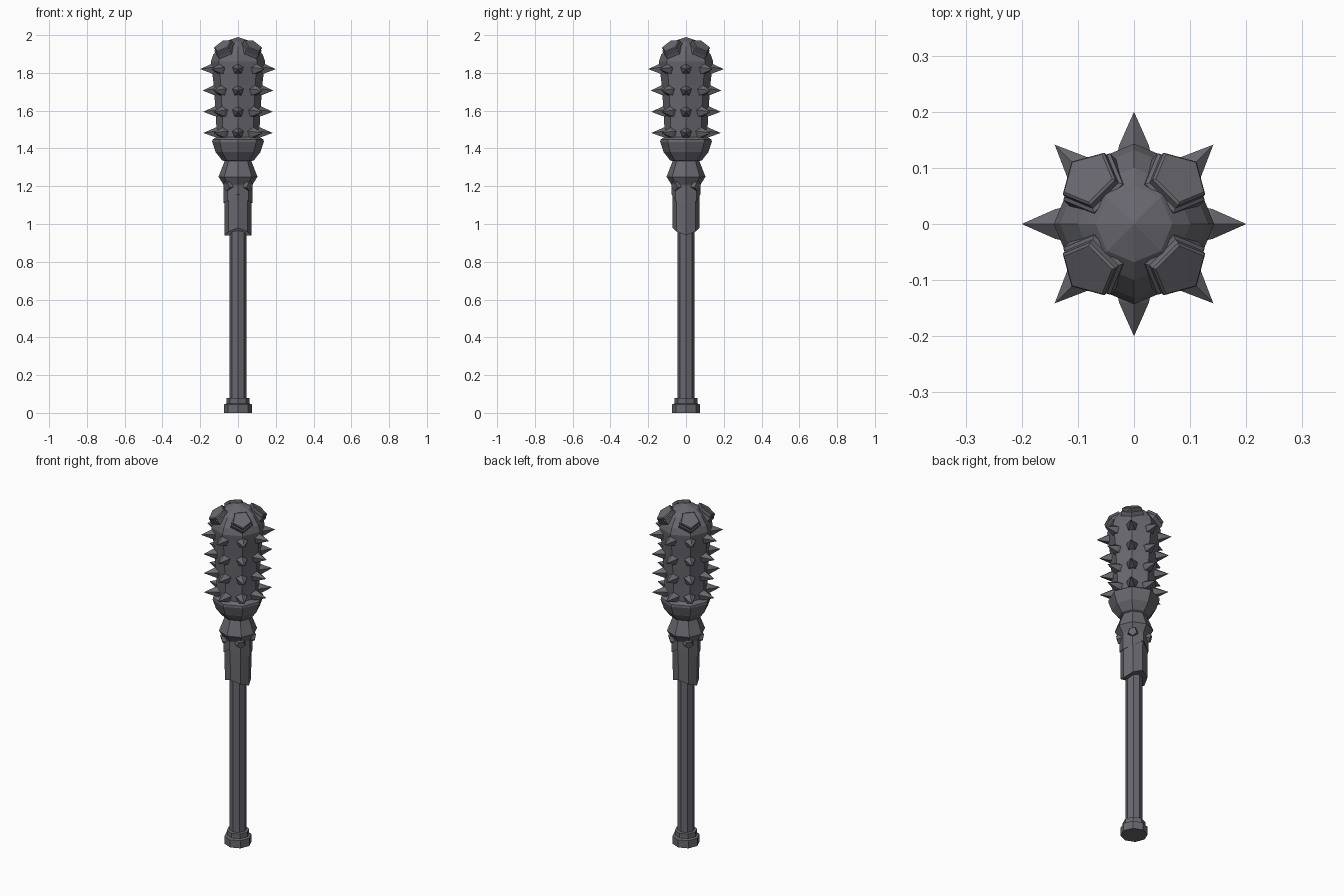
import bpy, bmesh, math
from mathutils import Vector, Matrix

if "Cube" in bpy.data.objects:
    bpy.data.objects.remove(bpy.data.objects["Cube"])

iron = bpy.data.materials.new("dark_iron")
iron.diffuse_color = (0.14, 0.137, 0.157, 1)
iron.use_nodes = True
iron.node_tree.nodes["Principled BSDF"].inputs["Base Color"].default_value = iron.diffuse_color


def finish(name, bm):
    bmesh.ops.remove_doubles(bm, verts=bm.verts, dist=1e-5)
    bmesh.ops.recalc_face_normals(bm, faces=bm.faces)
    me = bpy.data.meshes.new(name)
    bm.to_mesh(me)
    bm.free()
    me.materials.append(iron)
    ob = bpy.data.objects.new(name, me)
    bpy.context.collection.objects.link(ob)
    return ob


def add_lathe(bm, profile, sides=8, start=0.0, matrix=Matrix(), drop=None):
    """Closed stack of polygon rings from (radius, z); drop(angle) shifts the first ring."""
    rings = []
    for i, (r, z) in enumerate(profile):
        ring = []
        for k in range(sides):
            a = start + 2 * math.pi * k / sides
            dz = drop(a) if drop and i == 0 else 0
            ring.append(bm.verts.new(matrix @ Vector((r * math.cos(a), r * math.sin(a), z + dz))))
        rings.append(ring)
    for lo, hi in zip(rings, rings[1:]):
        for k in range(sides):
            j = (k + 1) % sides
            bm.faces.new((lo[k], lo[j], hi[j], hi[k]))
    bm.faces.new(rings[0][::-1])
    bm.faces.new(rings[-1])


def lathe(name, profile, **kw):
    bm = bmesh.new()
    add_lathe(bm, profile, **kw)
    return finish(name, bm)


def outward(az, elev, r, z):
    """Frame at radius r, height z: local z points outward, local x points upward."""
    n = Vector((math.cos(az) * math.cos(elev), math.sin(az) * math.cos(elev), math.sin(elev)))
    side = Vector((-math.sin(az), math.cos(az), 0))
    up = n.cross(side)
    m = Matrix((up, side, n)).transposed()
    if m.determinant() < 0:
        m = Matrix((up, -side, n)).transposed()
    m = m.to_4x4()
    m.translation = Vector((math.cos(az) * r, math.sin(az) * r, z))
    return m


# handle and stepped pommel
lathe("handle", [(0.045, 0.05), (0.045, 1.25)])
lathe("pommel", [(0.073, 0), (0.073, 0.045), (0.06, 0.05), (0.06, 0.078), (0.045, 0.08)])

# two sleeve layers, hanging lower on the left and right sides
lathe("sleeve", [(0.071, 0.94), (0.073, 1.23)],
      drop=lambda a: 0.04 * math.sin(a) ** 2)
lathe("sleeve_overlap", [(0.078, 1.11), (0.076, 1.22)],
      drop=lambda a: 0.05 * abs(math.sin(a)) ** 4)

# flared collar under the head
lathe("collar", [(0.07, 1.18), (0.078, 1.21), (0.103, 1.25), (0.07, 1.335)])

# cup and spiked head
lathe("cup", [(0.063, 1.33), (0.085, 1.338), (0.118, 1.38), (0.137, 1.435), (0.135, 1.447), (0.112, 1.462)])
lathe("head", [(0.112, 1.44), (0.116, 1.55), (0.128, 1.73), (0.143, 1.86),
               (0.132, 1.895), (0.1, 1.94), (0.068, 1.967), (0.0, 1.99)])

# four rows of eight spikes
bm = bmesh.new()
for z, tip, base in ((1.482, 0.184, 0.1), (1.594, 0.184, 0.104), (1.706, 0.186, 0.11), (1.82, 0.2, 0.12)):
    for k in range(8):
        m = outward(k * math.pi / 4, 0, base, z)
        add_lathe(bm, [(0.032, 0), (0.028, 0.02), (0.0, tip - base)], sides=5, matrix=m)
finish("spikes", bm)

# pentagonal two-step plates on the dome, small studs on the sleeve
plates, studs = bmesh.new(), bmesh.new()
for k in range(4):
    az = math.pi / 4 + k * math.pi / 2
    m = outward(az, math.radians(52), 0.088, 1.91)
    add_lathe(plates, [(0.062, 0), (0.062, 0.026), (0.055, 0.03), (0.055, 0.042), (0.05, 0.046)],
              sides=5, start=math.pi, matrix=m)
    m = outward(az, math.radians(-15), 0.066, 1.205)
    add_lathe(studs, [(0.03, 0), (0.024, 0.024)], sides=5, start=math.pi, matrix=m)
finish("dome_plates", plates)
finish("sleeve_studs", studs)
